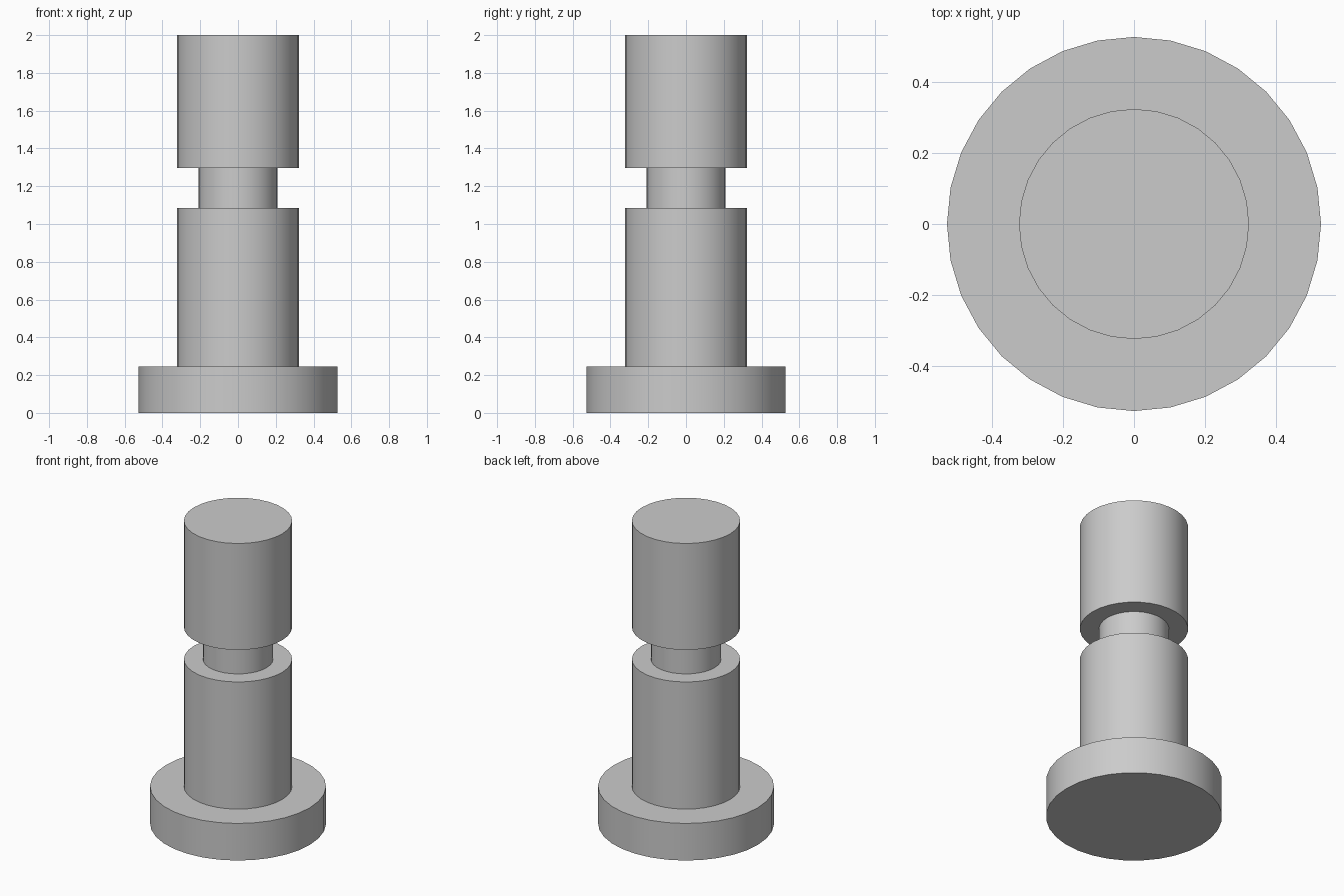
import bpy
import bmesh
import math

SIDES = 32

cube = bpy.data.objects.get("Cube")
if cube:
    bpy.data.objects.remove(cube, do_unlink=True)

# Plain grey metal
grey = bpy.data.materials.new("grey_metal")
grey.use_nodes = True
colour = (0.6, 0.6, 0.6, 1)
grey.diffuse_color = colour
grey.node_tree.nodes["Principled BSDF"].inputs["Base Color"].default_value = colour

# Half outline (radius, height): flange, shaft, groove neck, head
base_r, shaft_r, neck_r = 0.527, 0.324, 0.21
flange_top, shaft_top, head_bottom, head_top = 0.245, 1.085, 1.297, 2.0
outline = [
    (base_r, 0), (base_r, flange_top),
    (shaft_r, flange_top), (shaft_r, shaft_top),
    (neck_r, shaft_top), (neck_r, head_bottom),
    (shaft_r, head_bottom), (shaft_r, head_top),
]

# Turn the outline into stacked rings and close both ends
bm = bmesh.new()
rings = []
for radius, height in outline:
    angles = [math.tau * i / SIDES for i in range(SIDES)]
    rings.append([bm.verts.new((radius * math.cos(a), radius * math.sin(a), height))
                  for a in angles])
for low, high in zip(rings, rings[1:]):
    for i in range(SIDES):
        j = (i + 1) % SIDES
        bm.faces.new((low[i], low[j], high[j], high[i]))
bm.faces.new(rings[0][::-1])
bm.faces.new(rings[-1])
bmesh.ops.recalc_face_normals(bm, faces=bm.faces[:])

mesh = bpy.data.meshes.new("grooved_pin")
bm.to_mesh(mesh)
bm.free()
mesh.materials.append(grey)
pin = bpy.data.objects.new("grooved_pin", mesh)
bpy.context.collection.objects.link(pin)

# Smooth round walls with crisp rims
bpy.ops.object.select_all(action="DESELECT")
pin.select_set(True)
bpy.context.view_layer.objects.active = pin
bpy.ops.object.shade_smooth_by_angle(angle=math.radians(30))
